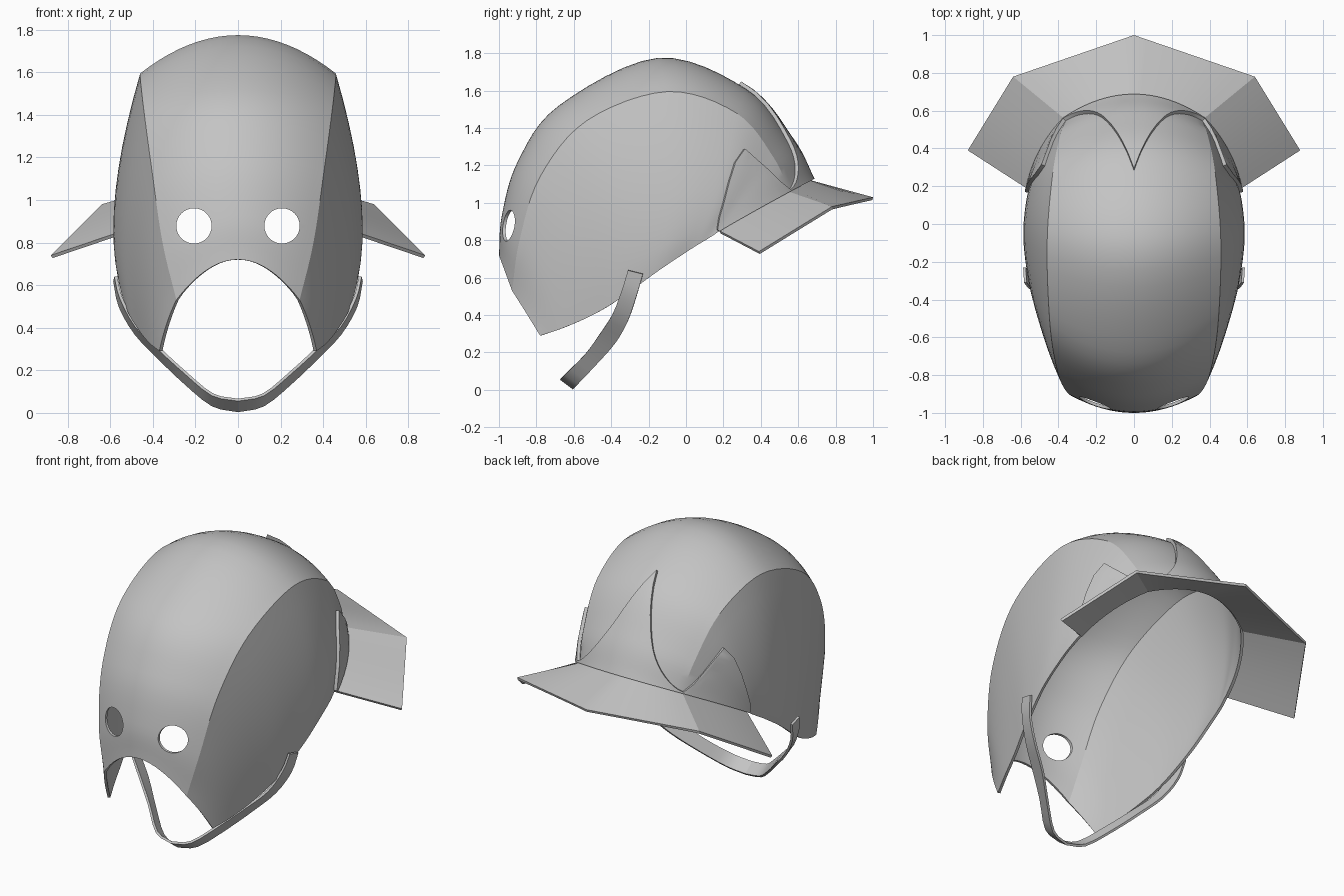
import bpy, math
from mathutils import Vector, Matrix
import bmesh

if "Cube" in bpy.data.objects:
    bpy.data.objects.remove(bpy.data.objects["Cube"])

grey = bpy.data.materials.new("plain_grey")
grey.use_nodes = True
COLOUR = (0.55, 0.55, 0.55, 1)
grey.diffuse_color = COLOUR
grey.node_tree.nodes["Principled BSDF"].inputs["Base Color"].default_value = COLOUR


def spline(pts, t):
    """Catmull-Rom point at parameter t along the list."""
    i = min(int(t), len(pts) - 2)
    f = t - i
    p1, p2 = Vector(pts[i]), Vector(pts[i + 1])
    p0 = Vector(pts[i - 1]) if i else 2 * p1 - p2
    p3 = Vector(pts[i + 2]) if i + 2 < len(pts) else 2 * p2 - p1
    return p1 + f / 2 * (p2 - p0 + f * (2 * p0 - 5 * p1 + 4 * p2 - p3
                                        + f * (3 * (p1 - p2) + p3 - p0)))


def piecewise(pts, v):
    """Linear lookup in a list of (position, value) pairs."""
    for (a, x), (b, y) in zip(pts, pts[1:]):
        if v <= b:
            return x + (y - x) * (v - a) / (b - a)
    return pts[-1][1]


def mirrored(half):
    """Turn a half row (centre to +x) into a full row from -x to +x."""
    return [Vector((-p.x, p.y, p.z)) for p in half[:0:-1]] + half


def sheet(name, rows, thickness, offset, cutter=None):
    """Thick sheet through rows of points."""
    n = len(rows[0])
    faces = [(i * n + j, i * n + j + 1, (i + 1) * n + j + 1, (i + 1) * n + j)
             for i in range(len(rows) - 1) for j in range(n - 1)]
    mesh = bpy.data.meshes.new(name)
    mesh.from_pydata([p for row in rows for p in row], [], faces)
    mesh.materials.append(grey)
    ob = bpy.data.objects.new(name, mesh)
    bpy.context.collection.objects.link(ob)
    bpy.ops.object.select_all(action='DESELECT')
    bpy.context.view_layer.objects.active = ob
    ob.select_set(True)
    solid = ob.modifiers.new("thickness", 'SOLIDIFY')
    solid.thickness, solid.offset = thickness, offset
    bpy.ops.object.modifier_apply(modifier="thickness")
    if cutter:
        cut = ob.modifiers.new("holes", 'BOOLEAN')
        cut.operation, cut.solver, cut.object = 'DIFFERENCE', 'EXACT', cutter
        bpy.ops.object.modifier_apply(modifier="holes")
    bpy.ops.object.shade_smooth_by_angle(angle=math.radians(22))
    return ob


# Guide lines of the shell, front to back: crown, ridge, side and lower edge
CROWN = [(0, -1, .72), (0, -.985, .93), (0, -.9, 1.22), (0, -.68, 1.52),
         (0, -.15, 1.775), (0, .32, 1.61), (0, .56, 1.33), (0, .67, 1.12)]
RIDGE = [(.29, -.93, .53), (.355, -.89, .8), (.405, -.78, 1.14), (.445, -.53, 1.44),
         (.46, -.1, 1.595), (.43, .27, 1.48), (.39, .47, 1.24), (.36, .55, 1.06)]
SIDE = [(.335, -.86, .42), (.41, -.76, .62), (.49, -.56, .8), (.55, -.33, .95),
        (.575, -.05, 1.05), (.55, .18, 1.08), (.51, .3, 1.03), (.485, .38, .965)]
EDGE = [(.37, -.78, .29), (.42, -.66, .33), (.475, -.5, .4), (.525, -.35, .49),
        (.565, -.15, .635), (.57, .03, .755), (.565, .12, .81), (.555, .18, .85)]
LAST = 7


def shell_point(t, u):
    """Shell surface: u 0-1 is the crown panel, 1-2 the side panel."""
    c, r = spline(CROWN, t), spline(RIDGE, t)
    if u <= 1:
        return Vector((r.x * u, c.y + (r.y - c.y) * u * u, c.z + (r.z - c.z) * u * u))
    v = u - 1
    s, e = spline(SIDE, t), spline(EDGE, t)
    return r * (1 - v) * (1 - 2 * v) + s * 4 * v * (1 - v) + e * v * (2 * v - 1)


STEPS = [i / 10 for i in range(21)]

# Eye hole cutter
bm = bmesh.new()
for side in (-1, 1):
    bmesh.ops.create_cone(bm, cap_ends=True, segments=32, radius1=.083, radius2=.083, depth=.5,
                          matrix=Matrix.Translation((side * .207, -.95, .878))
                          @ Matrix.Rotation(math.pi / 2, 4, 'X'))
cut_mesh = bpy.data.meshes.new("eye_cutter")
bm.to_mesh(cut_mesh)
bm.free()
eye_cutter = bpy.data.objects.new("eye_cutter", cut_mesh)
eye_cutter.hide_render = True
bpy.context.collection.objects.link(eye_cutter)

# Helmet shell
rows = [mirrored([shell_point(LAST * i / 42, u) for u in STEPS]) for i in range(43)]
sheet("helmet_shell", rows, .016, -1, eye_cutter)
bpy.data.objects.remove(eye_cutter)

# Neck brim, flaring from the back rim of the shell
A, B, D = Vector((0, 1, 1.03)), Vector((.64, .78, .98)), Vector((.88, .39, .74))
inner = [shell_point(LAST, u) for u in STEPS]
outer = [A.lerp(B, u) if u <= 1 else B.lerp(D, u - 1) for u in STEPS]
sheet("neck_brim", [mirrored(inner), mirrored(outer)], .016, -1)

# Raised rear band with a tall centre point and a point on each side
SIDE_TOP = [(0, 6.95), (.08, 6.6), (.14, 6.1), (.18, 5.3), (.3, 5.18), (.45, 5.2),
            (.6, 5.32), (.75, 5.55), (.9, 6.1), (1, 6.95)]


def band_top(u):
    return 6.95 - 2.05 * (1 - u) ** 1.6 if u <= 1 else piecewise(SIDE_TOP, u - 1)


columns = [i / 14 for i in range(14)] + [1 + v for v, _ in SIDE_TOP]
rows = []
for i in range(13):
    f = i / 12
    rows.append(mirrored([shell_point(band_top(u) * (1 - f) + LAST * f, u) for u in columns]))
sheet("rear_band", rows, .02, 1)

# Chin strap
FRONT = [(0, -.67, .06), (.12, -.645, .085), (.25, -.54, .19), (.37, -.46, .3),
         (.48, -.39, .41), (.55, -.34, .54), (.575, -.31, .64)]
BACK = [(0, -.6, .008), (.12, -.575, .035), (.25, -.475, .14), (.37, -.375, .255),
        (.48, -.31, .37), (.555, -.265, .5), (.58, -.23, .62)]
rows = [mirrored([spline(line, i / 3) for i in range(19)]) for line in (FRONT, BACK)]
sheet("chin_strap", rows, .014, 0)
